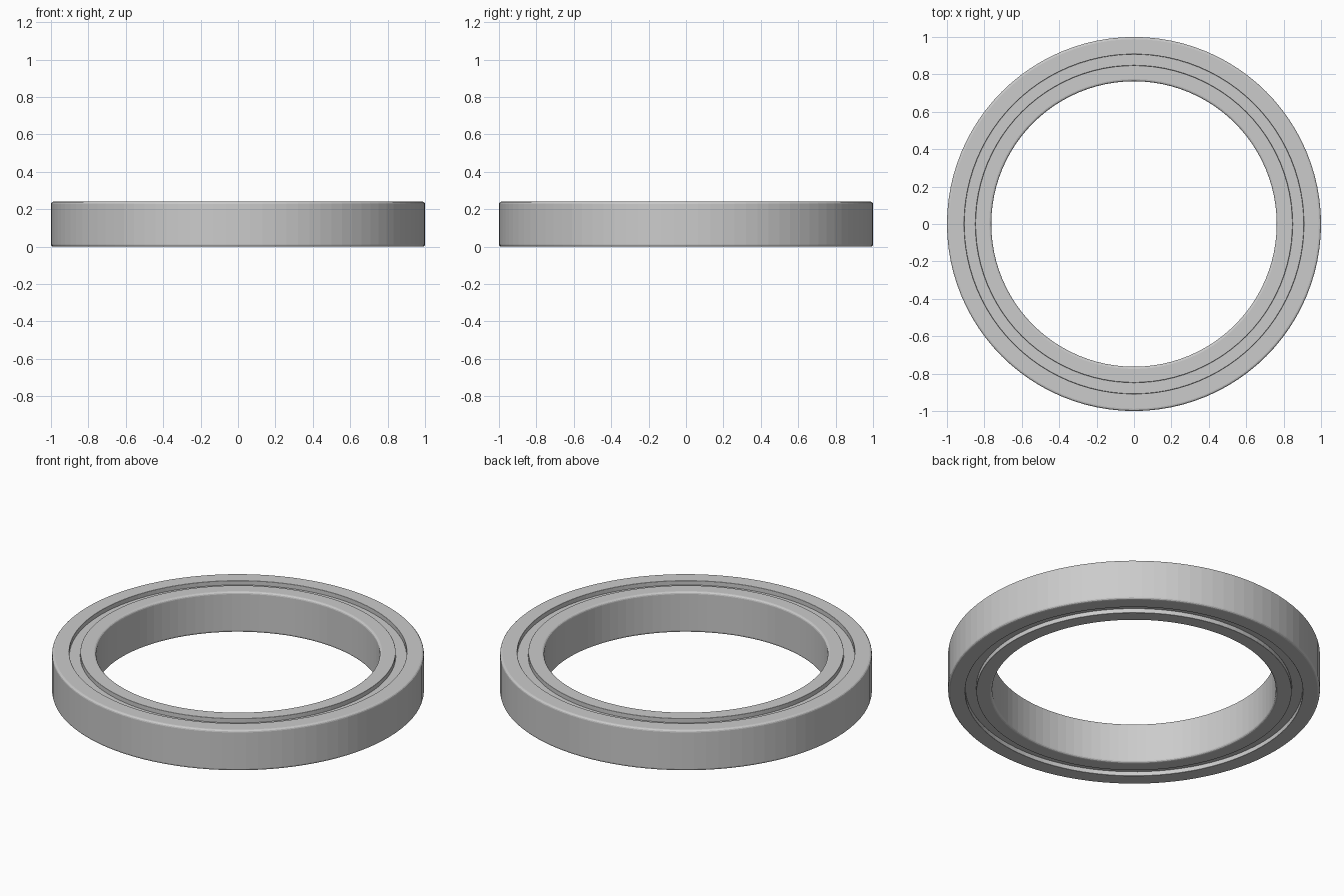
import bpy, bmesh, math

if "Cube" in bpy.data.objects:
    bpy.data.objects.remove(bpy.data.objects["Cube"])

SEGMENTS = 96
HEIGHT = 0.24


def lathe(name, profile):
    """Revolve a closed (radius, z) profile around the z axis."""
    bm = bmesh.new()
    rings = []
    for i in range(SEGMENTS):
        a = 2 * math.pi * i / SEGMENTS
        rings.append([bm.verts.new((r * math.cos(a), r * math.sin(a), z)) for r, z in profile])
    n = len(profile)
    for i in range(SEGMENTS):
        a, b = rings[i], rings[(i + 1) % SEGMENTS]
        for j in range(n):
            k = (j + 1) % n
            bm.faces.new((a[j], b[j], b[k], a[k]))
    bmesh.ops.recalc_face_normals(bm, faces=bm.faces)
    mesh = bpy.data.meshes.new(name)
    bm.to_mesh(mesh)
    bm.free()
    obj = bpy.data.objects.new(name, mesh)
    bpy.context.collection.objects.link(obj)
    return obj


def rounded_box(r0, r1, z0, z1, fillets, steps=3):
    """Rectangular section; fillets: lower inner, lower outer, upper outer, upper inner."""
    corners = [(r0, z0, 1, 1, 180), (r1, z0, -1, 1, 270),
               (r1, z1, -1, -1, 0), (r0, z1, 1, -1, 90)]
    points = []
    for (r, z, sr, sz, start), f in zip(corners, fillets):
        for s in range(steps + 1):
            a = math.radians(start + 90 * s / steps)
            points.append((r + sr * f + f * math.cos(a), z + sz * f + f * math.sin(a)))
    return points


# Outer race, rounded on its outside edges
lathe("outer_race", rounded_box(0.908, 1.0, 0, HEIGHT, (0.002, 0.012, 0.012, 0.002)))

# Inner race, rounded on its bore edges
lathe("inner_race", rounded_box(0.763, 0.848, 0, HEIGHT, (0.012, 0.002, 0.002, 0.012)))

# Seal filling the gap, slightly recessed on both faces
lathe("seal", rounded_box(0.846, 0.910, 0.025, HEIGHT - 0.025, (0.003,) * 4, 1))
